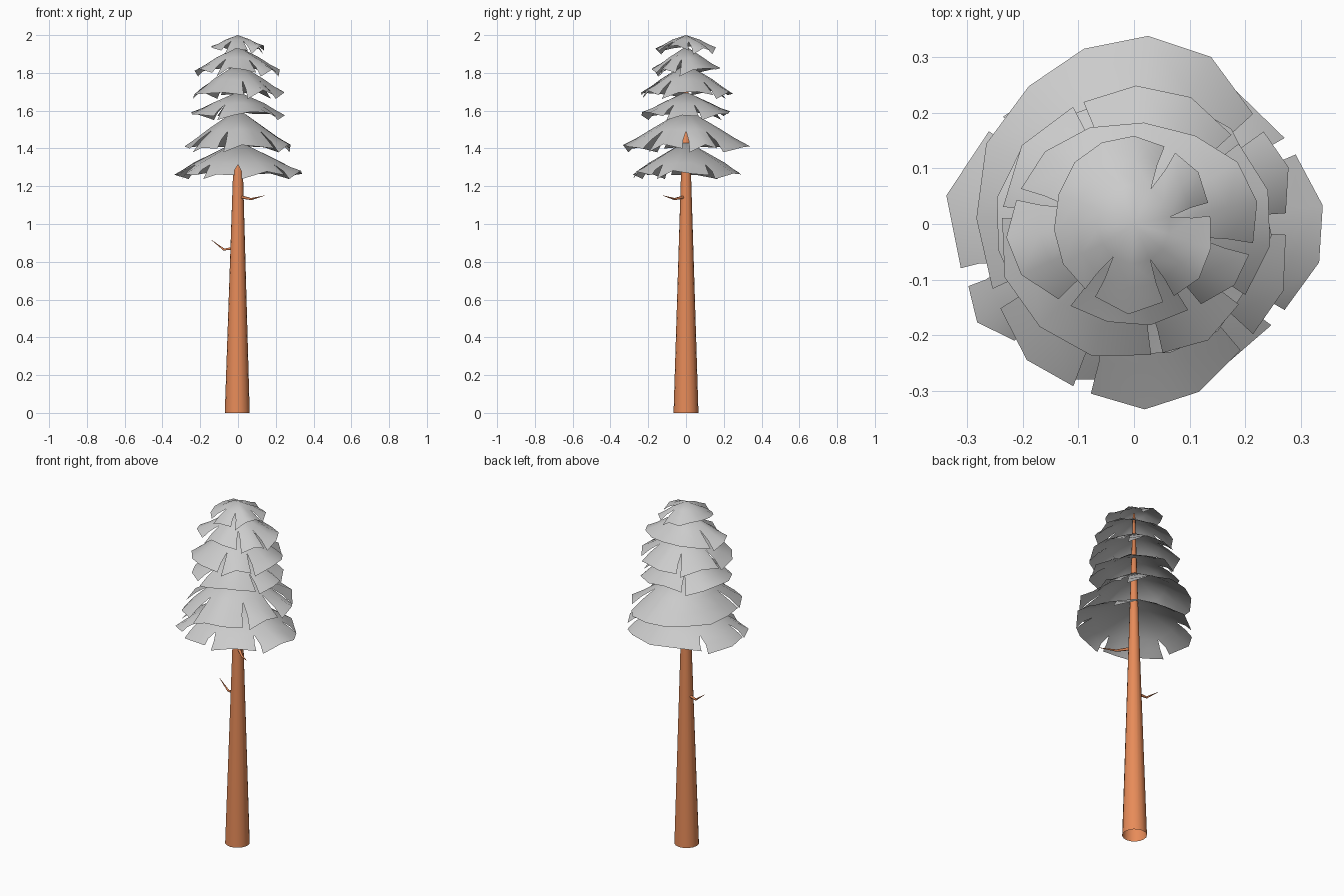
import bpy, bmesh, math, random
from mathutils import Vector

if "Cube" in bpy.data.objects:
    bpy.data.objects.remove(bpy.data.objects["Cube"])

random.seed(4)
bark = bpy.data.materials.new("bark")
bark.diffuse_color = (0.8, 0.26, 0.1, 1)
bark.use_nodes = True
bark.node_tree.nodes["Principled BSDF"].inputs["Base Color"].default_value = bark.diffuse_color


def finish(bm, name, mat=None):
    me = bpy.data.meshes.new(name)
    bmesh.ops.recalc_face_normals(bm, faces=bm.faces)
    bm.to_mesh(me)
    bm.free()
    for p in me.polygons:
        p.use_smooth = True
    if mat:
        me.materials.append(mat)
    ob = bpy.data.objects.new(name, me)
    bpy.context.collection.objects.link(ob)
    return ob


def tube(name, pts, radii, sides):
    """Tapered tube along a path of points."""
    bm = bmesh.new()
    pts = [Vector(p) for p in pts]
    rings = []
    for i, (p, r) in enumerate(zip(pts, radii)):
        d = (pts[min(i + 1, len(pts) - 1)] - pts[max(i - 1, 0)]).normalized()
        u = d.cross(Vector((0, 1, 0) if abs(d.z) > 0.9 else (0, 0, 1))).normalized()
        v = d.cross(u)
        rings.append([bm.verts.new(p + r * (math.cos(t) * u + math.sin(t) * v))
                      for t in (2 * math.pi * k / sides for k in range(sides))])
    for a, b in zip(rings, rings[1:]):
        for k in range(sides):
            j = (k + 1) % sides
            bm.faces.new((a[k], a[j], b[j], b[k]))
    bm.faces.new(rings[-1])
    return finish(bm, name, bark)


def skirt(name, top, rim, rx, ry, slits, gap, inner):
    """Cone of foliage, cut by slits that split the rim into drooping flaps."""
    bm = bmesh.new()
    drop = top - rim

    def vert(deg, f, dz=0.0):
        t = math.radians(deg)
        z = top - drop * f ** 0.92 + dz
        return bm.verts.new((rx * f * math.cos(t), ry * f * math.sin(t), z))

    apex = bm.verts.new((0, 0, top))
    hubs = [vert(a, inner) for a in slits]
    for i, a in enumerate(slits):
        last = (i + 1) % len(slits)
        span = (slits[last] - a) % 360
        n = max(2, round(span / 25))
        cols = []
        for k in range(n + 1):
            t = k / n
            end = k in (0, n)
            hub = hubs[i] if k == 0 else hubs[last] if k == n else \
                vert(a + span * t, inner, 0.01)
            # flap ends: one side hangs lower than the other
            deg = a + gap / 2 + (span - gap) * t
            dz = (-0.035 if k == 0 else -0.015) if end else random.uniform(-0.005, 0.018)
            f = 0.95 if end else random.uniform(0.985, 1.02)
            cols.append((hub, vert(deg, (inner + 1) / 2, dz * 0.4 + 0.003), vert(deg, f, dz)))
        for c, d in zip(cols, cols[1:]):
            bm.faces.new((apex, c[0], d[0]))
            bm.faces.new((c[0], c[1], d[1], d[0]))
            bm.faces.new((c[1], c[2], d[2], d[1]))
    return finish(bm, name)


# trunk
tube("trunk", [(-0.004, 0, 0), (0.0, 0, 1.25), (0, 0, 1.97)], [0.066, 0.027, 0.006], 16)

# bare branches
tube("left_branch", [(-0.02, 0.005, 0.872), (-0.075, 0.016, 0.865), (-0.14, 0.03, 0.915)],
     [0.009, 0.006, 0.001], 6)
tube("right_branch", [(0.015, -0.012, 1.143), (0.07, -0.06, 1.132), (0.14, -0.12, 1.15)],
     [0.009, 0.006, 0.001], 6)

# foliage tiers, top to bottom:
# apex z, rim z, x radius, y radius, slit angles, slit width (degrees), slit start
tiers = [
    (2.00, 1.93, 0.145, 0.160, (10, 62, 235, 297), 9, 0.45),
    (1.94, 1.81, 0.230, 0.182, (162, 235, 300, 345), 7, 0.5),
    (1.85, 1.69, 0.250, 0.250, (40, 115, 175, 280, 325), 5, 0.55),
    (1.70, 1.58, 0.250, 0.235, (20, 120, 240, 330), 5, 0.55),
    (1.61, 1.405, 0.288, 0.335, (0, 35, 205, 250, 318), 7, 0.55),
    (1.44, 1.265, 0.342, 0.295, (30, 140, 200, 232, 270, 323), 7, 0.7),
]
for i, tier in enumerate(tiers):
    skirt(f"foliage_tier_{i + 1}", *tier)
